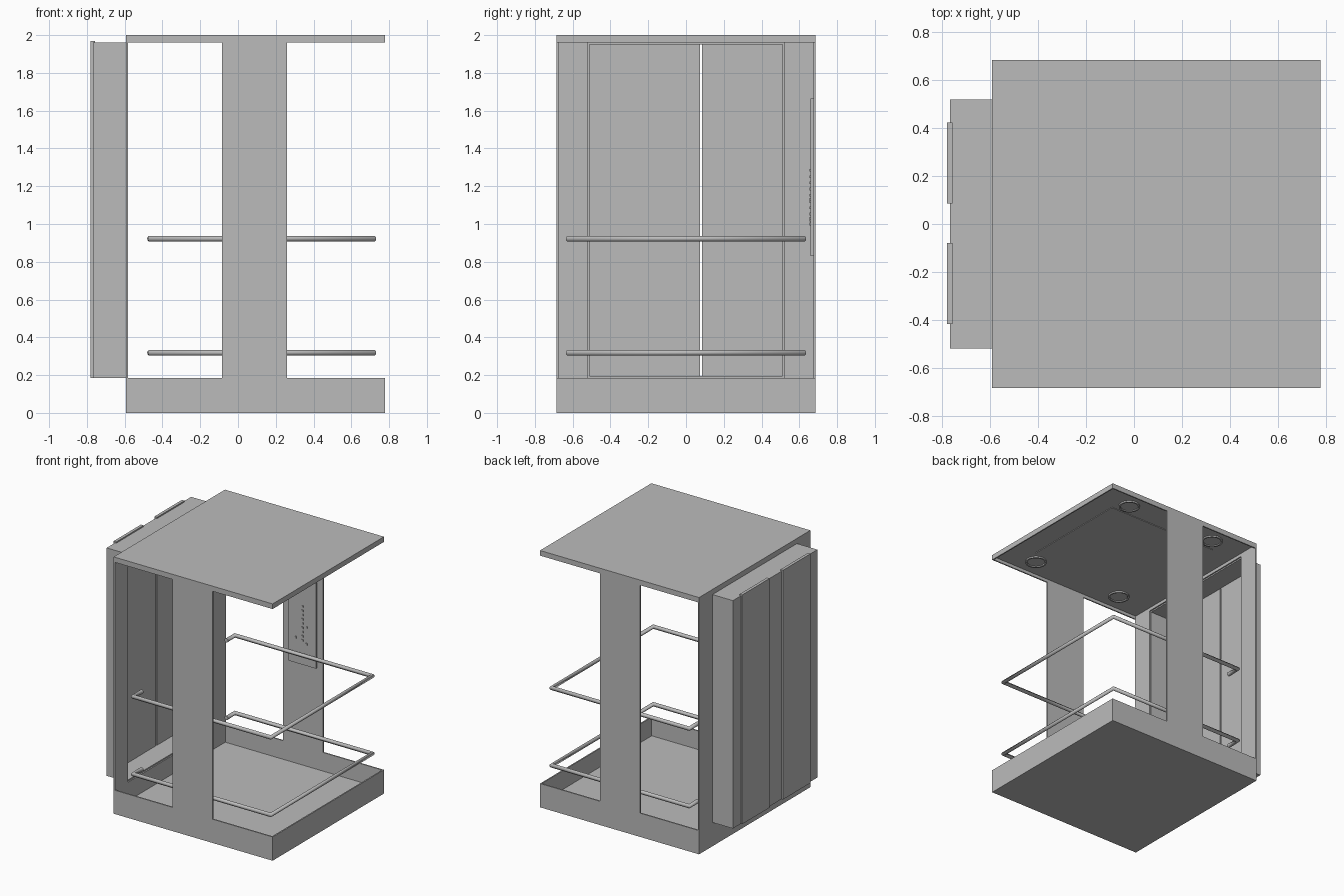
import bpy
import bmesh
from mathutils import Matrix, Vector

if "Cube" in bpy.data.objects:
    bpy.data.objects.remove(bpy.data.objects["Cube"], do_unlink=True)

# Single grey finish
GREY = (0.5, 0.5, 0.5, 1)
grey = bpy.data.materials.new("plain_grey")
grey.use_nodes = True
grey.diffuse_color = GREY
grey.node_tree.nodes["Principled BSDF"].inputs["Base Color"].default_value = GREY


def finish(name, data):
    obj = bpy.data.objects.new(name, data)
    bpy.context.scene.collection.objects.link(obj)
    data.materials.append(grey)
    return obj


def boxes(name, *ranges):
    """One object made of boxes, each given as (x0, x1, y0, y1, z0, z1)."""
    bm = bmesh.new()
    for x0, x1, y0, y1, z0, z1 in ranges:
        centre = Vector((x0 + x1, y0 + y1, z0 + z1)) / 2
        size = (x1 - x0, y1 - y0, z1 - z0, 1)
        bmesh.ops.create_cube(bm, size=1, matrix=Matrix.Translation(centre) @ Matrix.Diagonal(size))
    mesh = bpy.data.meshes.new(name)
    bm.to_mesh(mesh)
    bm.free()
    return finish(name, mesh)


def rim(z0, z1):
    """Four thin walls around the cabin outline."""
    return [(L, R, -W, -W + T, z0, z1), (L, R, W - T, W, z0, z1),
            (L, L + T, -W + T, W - T, z0, z1), (R - T, R, -W + T, W - T, z0, z1)]


# Main dimensions: cabin left/right, half depth, wall thickness, levels
L, R, W, T = -0.592, 0.778, 0.685, 0.01
BASE, HEAD, TOP = 0.185, 1.96, 2.0

# Base tray with floor, and roof with shallow rim
boxes("base_tray", (L + T, R - T, -W + T, W - T, 0, 0.04), *rim(0, BASE))
boxes("roof", (L + T, R - T, -W + T, W - T, 1.985, TOP), *rim(HEAD, TOP))

# Side columns and entrance jambs
for side, label in ((-1, "front"), (1, "back")):
    y0, y1 = sorted((side * W, side * (W - T)))
    boxes(label + "_column", (-0.085, 0.26, y0, y1, BASE, HEAD))
    y0, y1 = sorted((side * W, side * 0.52))
    boxes(label + "_entrance_jamb", (L, L + T, y0, y1, BASE, HEAD))

# Entrance housing: hollow box with outer frame strips
X = -0.768
boxes("entrance_housing",
      (X, L, -0.52, -0.51, BASE, HEAD), (X, L, 0.51, 0.52, BASE, HEAD),
      (X, L, -0.51, 0.51, HEAD - T, HEAD), (X, L, -0.51, 0.51, BASE, BASE + T),
      *[(X, X + T, a, b, BASE + T, HEAD - T)
        for a, b in ((-0.51, -0.415), (-0.08, 0.075), (0.42, 0.51))])

# Sliding door leaves
boxes("front_door_leaf", (-0.78, -0.757, -0.418, -0.08, BASE, 1.97))
boxes("back_door_leaf", (-0.78, -0.757, 0.085, 0.423, BASE, 1.97))

# Handrails
for label, z in (("lower", 0.318), ("upper", 0.922)):
    curve = bpy.data.curves.new(label + "_handrail", "CURVE")
    curve.dimensions = "3D"
    curve.bevel_depth = 0.016
    curve.bevel_resolution = 3
    curve.use_fill_caps = True
    half = [(-0.465, 0.52), (-0.465, 0.625), (0.72, 0.625)]
    path = half + [(x, -y) for x, y in reversed(half)]
    spline = curve.splines.new("POLY")
    spline.points.add(len(path) - 1)
    for point, (x, y) in zip(spline.points, path):
        point.co = (x, y, z, 1)
    finish(label + "_handrail", curve)

# Control panel with buttons on the back column
boxes("control_panel", (-0.025, 0.21, 0.66, W - T, 0.83, 1.665))
spots = [(0.095, 1.02 + 0.033 * i) for i in range(9)]
spots += [(0.035, 1.03), (0.13, 1.0), (0.13, 1.13)]
boxes("control_buttons", *[(x - 0.007, x + 0.007, 0.655, 0.661, z - 0.007, z + 0.007)
                           for x, z in spots])

# Ceiling panel
boxes("ceiling_panel", (-0.385, 0.575, -0.435, 0.435, 1.98, 1.986))

# Ceiling lights: round lens inside a raised bezel
for i, (x, y) in enumerate([(x, y) for x in (-0.3, 0.49) for y in (-0.53, 0.53)]):
    for part, radius, depth in (("lens", 0.062, 0.006), ("bezel", 0.077, 0.012)):
        bm = bmesh.new()
        bmesh.ops.create_cone(bm, cap_ends=True, segments=32, radius1=radius, radius2=radius,
                              depth=depth, matrix=Matrix.Translation((x, y, 1.986 - depth / 2)))
        if part == "bezel":
            caps = [f for f in bm.faces if abs(f.normal.z) > 0.9]
            inner = bmesh.ops.inset_region(bm, faces=caps, thickness=0.012)
            holes = [f for f in bm.faces if len(f.verts) > 4]
            bmesh.ops.delete(bm, geom=holes, context="FACES")
            edges = [e for e in bm.edges if e.is_boundary]
            bmesh.ops.bridge_loops(bm, edges=edges)
            bmesh.ops.recalc_face_normals(bm, faces=bm.faces)
        mesh = bpy.data.meshes.new("ceiling_light_" + part)
        bm.to_mesh(mesh)
        bm.free()
        obj = finish("ceiling_light_%s_%d" % (part, i + 1), mesh)
        bpy.ops.object.select_all(action="DESELECT")
        obj.select_set(True)
        bpy.context.view_layer.objects.active = obj
        bpy.ops.object.shade_smooth_by_angle()
